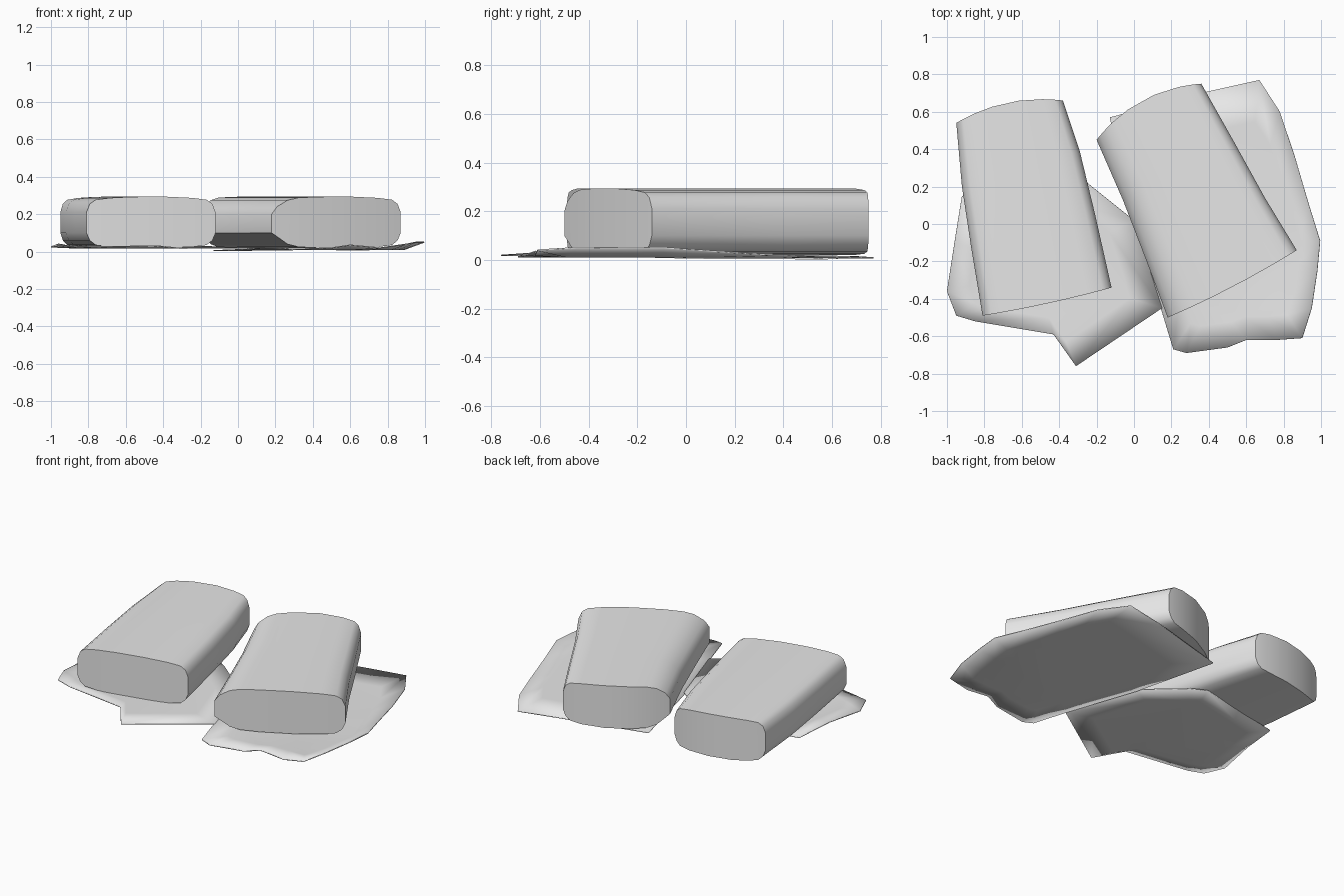
import bpy
import bmesh
from mathutils import Vector

default_cube = bpy.data.objects.get("Cube")
if default_cube:
    bpy.data.objects.remove(default_cube, do_unlink=True)

# One plain grey for everything
grey = bpy.data.materials.new("plain_grey")
grey.use_nodes = True
grey.diffuse_color = (0.8, 0.8, 0.8, 1)
grey.node_tree.nodes["Principled BSDF"].inputs["Base Color"].default_value = grey.diffuse_color


def finish(name, mesh_data, smooth_angle):
    """Turn a bmesh into a shaded object."""
    bmesh.ops.recalc_face_normals(mesh_data, faces=mesh_data.faces)
    mesh = bpy.data.meshes.new(name)
    mesh_data.to_mesh(mesh)
    mesh_data.free()
    mesh.materials.append(grey)
    obj = bpy.data.objects.new(name, mesh)
    bpy.context.collection.objects.link(obj)
    bpy.ops.object.select_all(action="DESELECT")
    obj.select_set(True)
    bpy.context.view_layer.objects.active = obj
    bpy.ops.object.shade_smooth_by_angle(angle=smooth_angle)
    return obj


def make_bar(name, section, left_side, right_side, front_bulge, rear_bulge):
    """Loft a rounded cross-section between two side lines, front to rear."""
    bm = bmesh.new()
    lefts = [Vector((x, y, 0)) for x, y in left_side]
    rights = [Vector((x, y, 0)) for x, y in right_side]
    axis = (lefts[-1] + rights[-1] - lefts[0] - rights[0]).normalized()
    last = len(lefts) - 1
    rows = []
    for i, (left, right) in enumerate(zip(lefts, rights)):
        bulge = -front_bulge if i == 0 else rear_bulge if i == last else 0
        tops, bottoms = [], []
        for across, low, high in section:
            spot = left.lerp(right, across) + axis * bulge * 4 * across * (1 - across)
            tops.append(bm.verts.new(spot + Vector((0, 0, high))))
            bottoms.append(bm.verts.new(spot + Vector((0, 0, low))))
        rows.append((tops, bottoms))
    # Sides, top and underside
    for (top_a, low_a), (top_b, low_b) in zip(rows, rows[1:]):
        ring_a = top_a + low_a[::-1]
        ring_b = top_b + low_b[::-1]
        for k in range(len(ring_a)):
            n = (k + 1) % len(ring_a)
            bm.faces.new((ring_a[k], ring_a[n], ring_b[n], ring_b[k]))
    # End caps as upright strips
    for tops, bottoms in (rows[0], rows[-1]):
        for k in range(len(tops) - 1):
            bm.faces.new((tops[k], tops[k + 1], bottoms[k + 1], bottoms[k]))
    return finish(name, bm, 0.7)


def make_wrapper(name, outline, bed_height, thickness=0.006):
    """Thin crumpled sheet: outer edge, flat inner bed, given thickness."""
    bm = bmesh.new()
    points = [Vector(p) for p in outline]
    middle = sum(points, Vector()) / len(points)
    middle.z = bed_height
    edge = [bm.verts.new(p) for p in points]
    inner = []
    for p in points:
        q = p.lerp(middle, 0.25)
        q.z = bed_height
        inner.append(bm.verts.new(q))
    for k in range(len(edge)):
        n = (k + 1) % len(edge)
        bm.faces.new((edge[k], edge[n], inner[n], inner[k]))
    bed = bm.faces.new(inner)
    bmesh.ops.triangulate(bm, faces=[bed])
    obj = finish(name, bm, 0.5)
    sheet = obj.modifiers.new("sheet_thickness", "SOLIDIFY")
    sheet.thickness = thickness
    sheet.offset = 0
    return obj


# Cross-section: position across, underside height, top height
left_half = [(0, 0.1, 0.21), (0.025, 0.06, 0.255), (0.07, 0.035, 0.277), (0.18, 0.025, 0.287)]
crown = [(0.35, 0.02, 0.293), (0.6, 0.02, 0.294)]
right_half = [(1 - a, low, high) for a, low, high in reversed(left_half)]
undercut = [(0, 0.1, 0.2), (0.04, 0.08, 0.24), (0.12, 0.04, 0.275), (0.2, 0.025, 0.288)]

make_bar(
    "right_bar", left_half + crown + right_half,
    [(-0.81, -0.49), (-0.87, -0.13), (-0.92, 0.2), (-0.95, 0.54)],
    [(-0.12, -0.34), (-0.21, 0.06), (-0.29, 0.39), (-0.38, 0.66)],
    front_bulge=0.01, rear_bulge=0.05)
make_bar(
    "left_bar", undercut + crown + right_half,
    [(0.18, -0.5), (0.06, -0.18), (-0.06, 0.13), (-0.2, 0.45)],
    [(0.87, -0.14), (0.7, 0.14), (0.54, 0.43), (0.36, 0.75)],
    front_bulge=0.015, rear_bulge=0.07)

# Sheets lying under the bars
make_wrapper("right_wrapper", [
    (-1, -0.36, 0.025), (-0.95, -0.49, 0.03), (-0.85, -0.52, 0.025),
    (-0.43, -0.59, 0.03), (-0.31, -0.76, 0.018), (0.15, -0.45, 0.02),
    (0, 0.02, 0.02), (-0.25, 0.22, 0.03), (-0.33, 0.28, 0.02),
    (-0.92, 0.15, 0.025), (-0.96, -0.1, 0.04)], 0.02)
make_wrapper("left_wrapper", [
    (-0.13, 0.57, 0.005), (0.4, 0.71, 0.012), (0.67, 0.77, 0.008),
    (0.78, 0.6, 0.015), (0.86, 0.36, 0.02), (0.93, 0.12, 0.035),
    (0.995, -0.09, 0.05), (0.98, -0.25, 0.05), (0.95, -0.45, 0.05),
    (0.9, -0.61, 0.04), (0.76, -0.62, 0.02), (0.6, -0.62, 0.035),
    (0.5, -0.66, 0.02), (0.28, -0.69, 0.012), (0.21, -0.67, 0.02),
    (0.14, -0.44, 0.02), (0, 0.02, 0.008)], 0.012)
